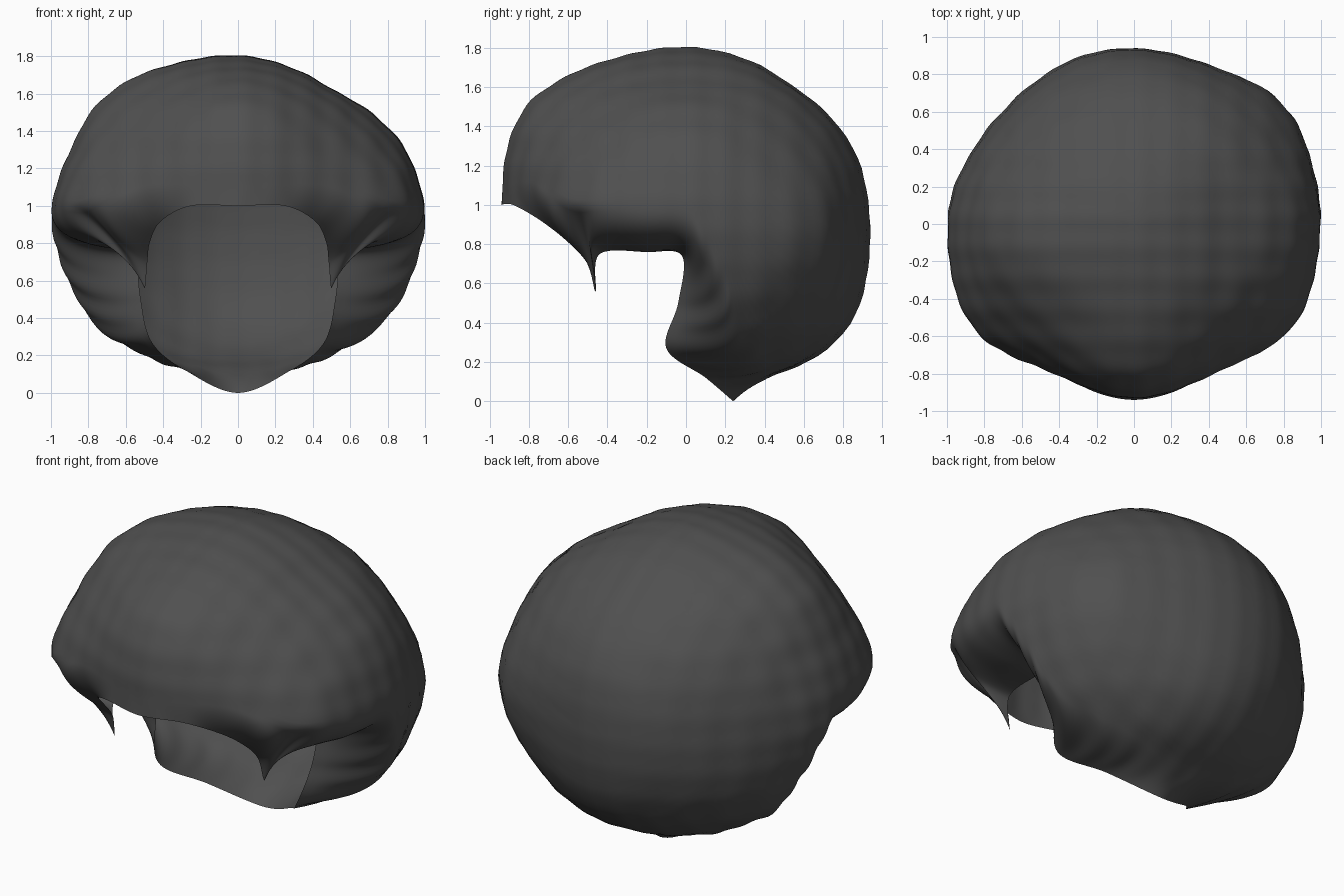
import bpy, bmesh
from math import sin, cos, exp, radians
from mathutils import Vector

if "Cube" in bpy.data.objects:
    bpy.data.objects.remove(bpy.data.objects["Cube"])

C = Vector((0, 0, 0.87))          # centre of the hair volume
BASE, STEPS, OUTER, CURL = 0.94, 14, 44, 14

# Soft lumps: direction and height
LUMPS = [(Vector(d).normalized(), a) for *d, a in (
    (0, -.8, .6, .09), (.9, 0, .5, .04), (-.72, -.1, .68, .07), (1, .1, .05, .04),
    (-1, 0, .05, .05), (.5, 0, .8, -.04), (0, .57, .75, -.03), (0, .8, .5, .015),
    (0, .82, -.52, .03), (0, .42, -.76, -.07), (.45, .2, -.8, -.07), (-.45, .2, -.8, -.07),
    (.82, .3, -.5, .02), (-.82, .3, -.5, .02),
    (.8, .64, 0, .08), (.87, -.5, .1, .08), (-.85, -.54, .1, .09), (-.45, -.85, -.05, -.04),
    (.45, -.85, -.05, -.03), (-.7, .7, .1, -.02), (.45, .9, 0, -.02))]

# Hairline, front to nape: rim x, y, z, azimuth and polar angle where the hair curls in,
# and how strongly it tucks into a narrow strand
EDGE = [(0, -.94, 1.0, 0, 76, 0), (.25, -.88, 1.0, 15, 75, 0), (.41, -.74, .92, 31, 75, 0),
        (.47, -.6, .81, 44, 79, 0), (.485, -.5, .7, 52, 82, .5), (.5, -.46, .56, 57, 83, .8),
        (.52, -.44, .75, 63, 83, .2), (.54, -.2, .76, 76, 83, 0), (.54, -.02, .74, 91, 85, 0),
        (.52, -.04, .5, 101, 102, 0), (.46, -.1, .27, 112, 124, 0),
        (.28, .1, .12, 142, 142, 0), (0, .24, 0, 180, 155, 0)]


def direction(az, po):
    return Vector((sin(po) * sin(az), -sin(po) * cos(az), cos(po)))


def outer(az, po):
    d = direction(az, po)
    r = BASE + sum(a * exp(-15 * (1 - d.dot(v))) for v, a in LUMPS)
    p = C + d * r
    # faint woven ripple
    return p + d * 0.002 * (sin(38 * p.x) + sin(38 * p.y) + sin(38 * p.z))


def catmull(a, b, c, d, t):
    return [0.5 * (2 * q + (s - p) * t + (2 * p - 5 * q + 4 * s - w) * t * t
                   + (3 * q - p - 3 * s + w) * t ** 3) for p, q, s, w in zip(a, b, c, d)]


def flip(r, turn):
    return (-r[0], r[1], r[2], turn - r[3], r[4], r[5])


def hairline():
    rows = [flip(EDGE[1], 0)] + EDGE + [flip(EDGE[-2], 360)]
    half = [catmull(*rows[i:i + 4], k / STEPS)
            for i in range(len(EDGE) - 1) for k in range(STEPS)] + [EDGE[-1]]
    return half + [flip(r, 0) for r in half[-2:0:-1]]


def column(row):
    rim, az, po = Vector(row[:3]), radians(row[3]), radians(row[4])
    pts = [outer(az, po * i / OUTER) for i in range(1, OUTER + 1)]
    # rounded lip tucking in to the hairline
    lip = pts[-1]
    tangent = (pts[-1] - pts[-2]).normalized()
    mid = lip + tangent * (rim - lip).length * 0.42
    mid = mid.lerp(Vector((rim.x * 1.04, rim.y, 0.77)), row[5])
    for i in range(1, CURL + 1):
        t = i / CURL
        pts.append(lip * (1 - t) ** 2 + mid * 2 * t * (1 - t) + rim * t * t)
    return pts


# Hair shell, open at face, ears and neck
bm = bmesh.new()
pole = bm.verts.new(outer(0, 0))
cols = [[bm.verts.new(p) for p in column(r)] for r in hairline()]
for a, b in zip(cols, cols[1:] + cols[:1]):
    bm.faces.new((pole, a[0], b[0]))
    for i in range(len(a) - 1):
        bm.faces.new((a[i], a[i + 1], b[i + 1], b[i]))
for f in bm.faces:
    f.smooth = True
bm.normal_update()
mesh = bpy.data.meshes.new("hair")
bm.to_mesh(mesh)
bm.free()
hair = bpy.data.objects.new("hair", mesh)
bpy.context.collection.objects.link(hair)

mat = bpy.data.materials.new("dark_hair")
mat.diffuse_color = (0.08, 0.08, 0.08, 1)
mat.use_nodes = True
mat.node_tree.nodes["Principled BSDF"].inputs["Base Color"].default_value = mat.diffuse_color
mesh.materials.append(mat)
